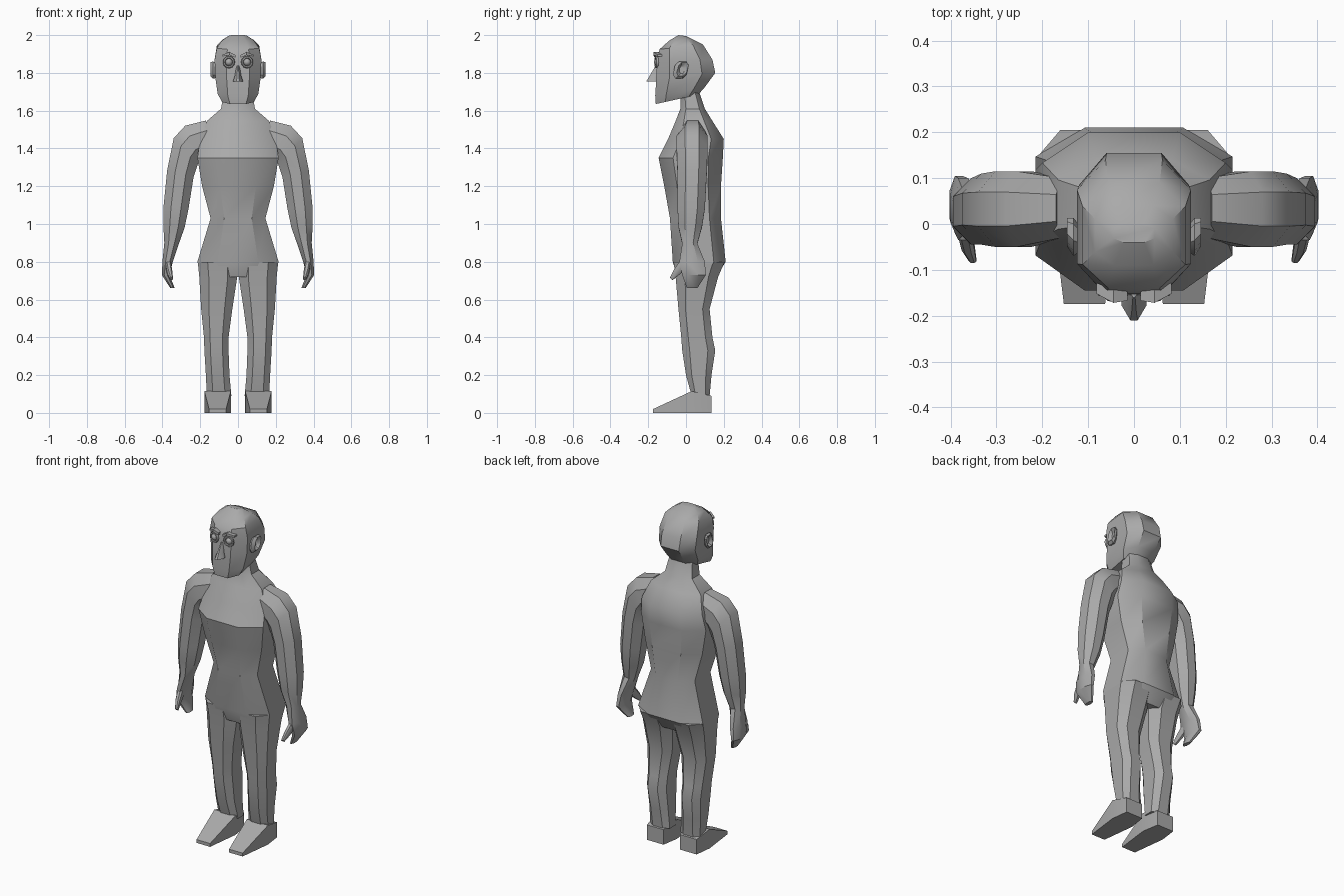
import bpy, bmesh, math
from mathutils import Vector as V

grey = bpy.data.materials.new("plain_grey")
grey.diffuse_color = (0.4, 0.4, 0.4, 1)


def finish(ob, mirror=False, angle=35):
    ob.data.materials.append(grey)
    if mirror:
        ob.modifiers.new("mirror", "MIRROR")
    bpy.ops.object.select_all(action="DESELECT")
    ob.select_set(True)
    bpy.context.view_layer.objects.active = ob
    bpy.ops.object.shade_smooth_by_angle(angle=math.radians(angle))
    return ob


def loft(name, sections, cu=0.5, cv=0.55, mirror=False, angle=35):
    """Skin eight-sided sections, each (centre, half-axis u, half-axis v)."""
    corners = [(-cu, -1), (cu, -1), (1, -cv), (1, cv),
               (cu, 1), (-cu, 1), (-1, cv), (-1, -cv)]
    bm = bmesh.new()
    rings = [[bm.verts.new(V(c) + V(u) * a + V(v) * b) for a, b in corners]
             for c, u, v in sections]
    for lo, hi in zip(rings, rings[1:]):
        for i in range(8):
            j = (i + 1) % 8
            bm.faces.new((lo[i], lo[j], hi[j], hi[i]))
    bm.faces.new(rings[0][::-1])
    bm.faces.new(rings[-1])
    bmesh.ops.remove_doubles(bm, verts=bm.verts[:], dist=0.0005)
    bmesh.ops.recalc_face_normals(bm, faces=bm.faces[:])
    me = bpy.data.meshes.new(name)
    bm.to_mesh(me)
    bm.free()
    ob = bpy.data.objects.new(name, me)
    bpy.context.collection.objects.link(ob)
    return finish(ob, mirror, angle)


def level(x0, x1, y0, y1, zf, zb=None):
    """Section across the body; front and back may differ in height."""
    zb = zf if zb is None else zb
    return (((x0 + x1) / 2, (y0 + y1) / 2, (zf + zb) / 2),
            ((x1 - x0) / 2, 0, 0), (0, (y1 - y0) / 2, (zb - zf) / 2))


def tilted(xi, zi, xo, zo, y0, y1):
    """Limb section from an inner to an outer point."""
    return (((xi + xo) / 2, (y0 + y1) / 2, (zi + zo) / 2),
            ((xo - xi) / 2, 0, (zo - zi) / 2), (0, (y1 - y0) / 2, 0))


# torso and neck: half width, front, back, height
loft("torso", [level(-w, w, f, b, z) for w, f, b, z in (
    (0.19, -0.045, 0.16, 0.72), (0.215, -0.07, 0.21, 0.80),
    (0.145, -0.085, 0.185, 1.03), (0.19, -0.115, 0.185, 1.20),
    (0.215, -0.145, 0.195, 1.35), (0.20, -0.095, 0.20, 1.45),
    (0.165, -0.055, 0.14, 1.545), (0.09, -0.03, 0.10, 1.61),
    (0.075, -0.03, 0.07, 1.70))])

# head: half width, front, back, front height, back height
loft("head", [level(-w, w, f, b, zf, zb) for w, f, b, zf, zb in (
    (0.085, -0.16, 0.065, 1.635, 1.685), (0.108, -0.163, 0.10, 1.68, 1.725),
    (0.12, -0.157, 0.155, 1.77, 1.80), (0.124, -0.153, 0.14, 1.87, 1.87),
    (0.112, -0.14, 0.09, 1.925, 1.95), (0.085, -0.09, 0.04, 1.97, 1.975),
    (0.045, -0.04, 0.00, 2.0, 1.995))])

# nose: root to flared tip
loft("nose", [level(-0.008, 0.008, -0.16, -0.13, 1.84),
              level(-0.018, 0.018, -0.195, -0.13, 1.78),
              level(-0.027, 0.027, -0.21, -0.13, 1.755)], cu=0.3, cv=0.2)

# ears: flared outwards and back
loft("ear", [((0.11, -0.035, 1.81), (0, 0.02, 0), (0, 0, 0.035)),
             ((0.132, -0.028, 1.815), (0, 0.036, 0), (0, 0.01, 0.046)),
             ((0.146, -0.018, 1.82), (0, 0.026, 0), (0, 0.01, 0.036)),
             ((0.128, -0.022, 1.815), (0, 0.012, 0), (0, 0, 0.018))], mirror=True)

# eyeballs with lid rings
bpy.ops.mesh.primitive_uv_sphere_add(segments=12, ring_count=8, radius=0.02,
                                     location=(0.048, -0.15, 1.857))
eye = bpy.context.object
bpy.ops.mesh.primitive_torus_add(major_radius=0.026, minor_radius=0.007,
                                 major_segments=12, minor_segments=6,
                                 location=(0.048, -0.156, 1.857),
                                 rotation=(math.pi / 2, 0, 0.2))
lid = bpy.context.object
for ob, name in ((eye, "eyeball"), (lid, "eyelid")):
    ob.name = name
    ob.data.transform(ob.matrix_basis)
    ob.matrix_basis.identity()
    finish(ob, True, 60)

# brows
loft("brow", [((0.014, -0.155, 1.888), (0, 0.012, 0), (0, 0, 0.007)),
              ((0.045, -0.158, 1.902), (0, 0.014, 0), (0, 0, 0.008)),
              ((0.082, -0.140, 1.892), (0, 0.012, 0), (0, 0, 0.005))],
     cu=1, cv=1, mirror=True)

# arms down to the fingertips: inner point, outer point, front, back
loft("arm", [tilted(*r) for r in (
    (0.13, 1.38, 0.17, 1.548, -0.03, 0.10), (0.20, 1.34, 0.28, 1.52, -0.05, 0.115),
    (0.215, 1.31, 0.34, 1.455, -0.05, 0.115), (0.235, 1.25, 0.375, 1.285, -0.045, 0.11),
    (0.262, 1.08, 0.395, 1.085, -0.045, 0.10), (0.283, 0.98, 0.395, 0.99, -0.04, 0.085),
    (0.315, 0.89, 0.390, 0.90, -0.02, 0.06), (0.345, 0.80, 0.400, 0.80, -0.035, 0.10),
    (0.362, 0.73, 0.403, 0.73, -0.02, 0.105), (0.335, 0.66, 0.358, 0.66, 0.005, 0.06))],
     cu=0.4, cv=0.45, mirror=True)

# thumbs
loft("thumb", [((0.372, 0.00, 0.80), (0.016, 0, 0), (0, 0.02, -0.02)),
               ((0.362, -0.05, 0.745), (0.014, 0, 0), (0, 0.014, -0.014)),
               ((0.352, -0.078, 0.71), (0.008, 0, 0), (0, 0.007, -0.007))], mirror=True)

# legs: inner, outer, front, back, height
loft("leg", [level(*r) for r in (
    (0.035, 0.165, 0.03, 0.125, 0.09), (0.045, 0.17, 0.0, 0.135, 0.20),
    (0.05, 0.178, -0.02, 0.155, 0.33), (0.05, 0.18, -0.025, 0.14, 0.40),
    (0.03, 0.195, -0.04, 0.125, 0.55), (0.004, 0.205, -0.055, 0.17, 0.72),
    (0.004, 0.213, -0.066, 0.205, 0.80))], mirror=True)

# wedge feet, heel to toe
loft("foot", [((0.11, 0.135, 0.045), (0.055, 0, 0), (0, 0, 0.045)),
              ((0.108, 0.03, 0.0575), (0.07, 0, 0), (0, 0, 0.0575)),
              ((0.108, -0.175, 0.01), (0.045, 0, 0), (0, 0, 0.01))],
     cu=1, cv=1, mirror=True)
